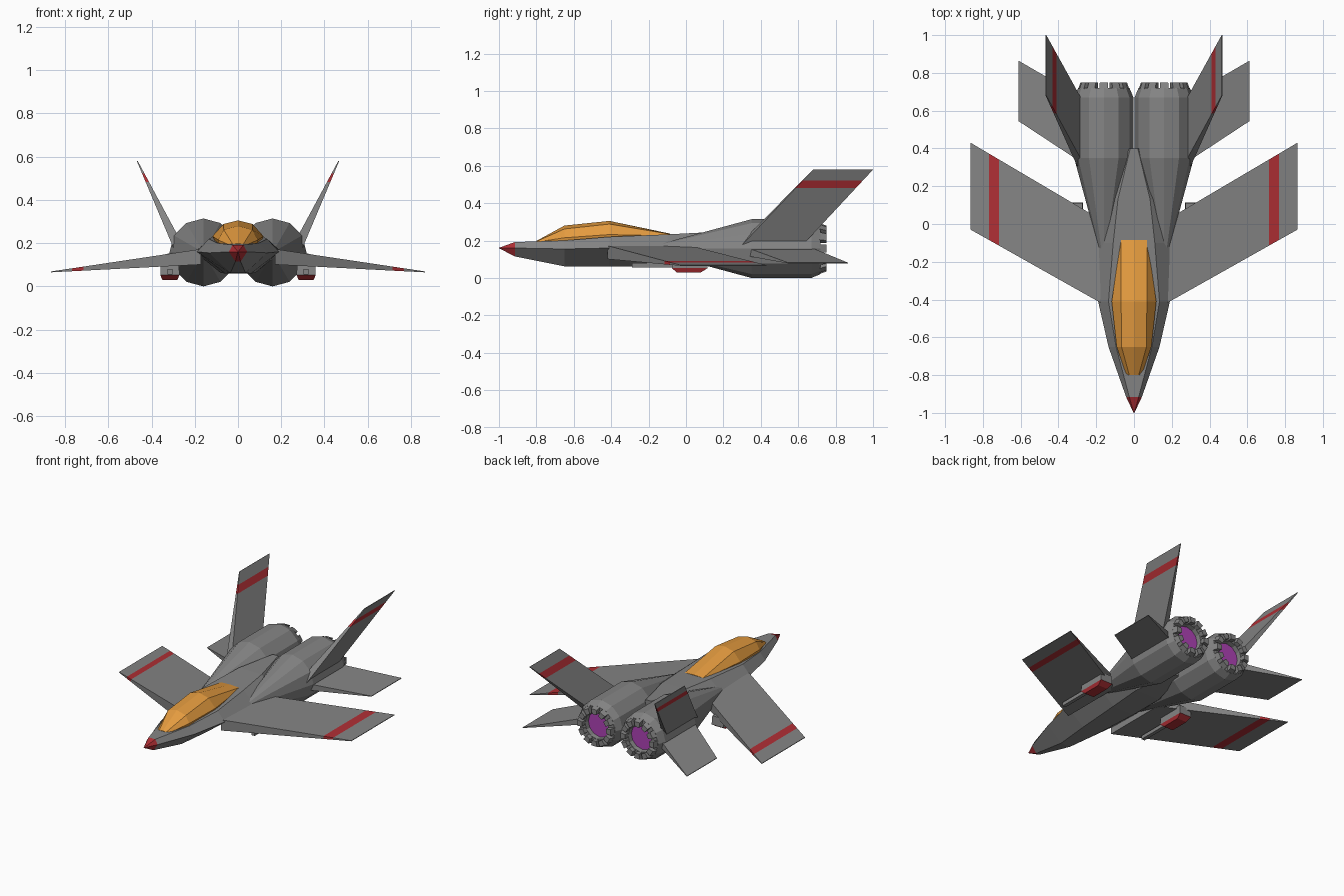
import bpy, bmesh, math
from mathutils import Vector

if "Cube" in bpy.data.objects:
    bpy.data.objects.remove(bpy.data.objects["Cube"])


def material(name, rgb):
    m = bpy.data.materials.new(name)
    m.diffuse_color = (*rgb, 1)
    m.use_nodes = True
    m.node_tree.nodes["Principled BSDF"].inputs["Base Color"].default_value = m.diffuse_color
    return m


GREY = material("hull grey", (0.23, 0.23, 0.23))
RED = material("marking red", (0.43, 0.028, 0.035))
ORANGE = material("canopy orange", (0.78, 0.33, 0.05))
PURPLE = material("exhaust purple", (0.42, 0.055, 0.46))


def finish(name, bm, mats, rule=None, mirror=False):
    """Make the object; rule(face centre) picks the material index."""
    bmesh.ops.recalc_face_normals(bm, faces=bm.faces)
    if rule:
        for f in bm.faces:
            f.material_index = int(rule(f.calc_center_median()))
    me = bpy.data.meshes.new(name)
    bm.to_mesh(me)
    bm.free()
    for m in mats:
        me.materials.append(m)
    ob = bpy.data.objects.new(name, me)
    bpy.context.collection.objects.link(ob)
    if mirror:
        ob.modifiers.new("mirror", 'MIRROR').use_mirror_merge = False
    return ob


def loft(bm, rings):
    """Skin a list of equal-length point rings and cap both ends."""
    vs = [[bm.verts.new(p) for p in r] for r in rings]
    n = len(rings[0])
    for a, b in zip(vs, vs[1:]):
        for i in range(n):
            j = (i + 1) % n
            bm.faces.new((a[i], a[j], b[j], b[i]))
    bm.faces.new(vs[0])
    bm.faces.new(vs[-1])


def symmetric(y, half):
    """Closed cross-section at y from right-hand (x, z) points, top to bottom."""
    pts = [(x, y, z) for x, z in half]
    return pts + [(-x, y, z) for x, z in reversed(half)]


# Fuselage with red nose: y, top half width, z, side half width, z, bottom half width, z
hull = [(-1.0, .001, .161, .002, .16, .001, .159),
        (-.915, .025, .192, .042, .16, .012, .115),
        (-.65, .095, .20, .135, .155, .035, .062),
        (-.41, .135, .22, .19, .16, .06, .06),
        (-.10, .11, .233, .20, .16, .08, .062),
        (.13, .085, .245, .195, .16, .09, .07),
        (.40, .02, .25, .06, .16, .03, .09)]
bm = bmesh.new()
loft(bm, [symmetric(y, [(t, zt), (w, zm), (b, zb)]) for y, t, zt, w, zm, b, zb in hull])
finish("fuselage", bm, [GREY, RED], lambda c: c.y < -.92)

# Canopy: y, ridge z, top half width, z, side half width, z, foot half width, z
canopy = [(-.80, .198, .025, .196, .04, .192, .035, .18),
          (-.65, .28, .066, .262, .092, .215, .09, .18),
          (-.41, .305, .068, .288, .118, .232, .10, .19),
          (-.085, .237, .068, .234, .07, .225, .07, .19)]
bm = bmesh.new()
loft(bm, [symmetric(y, [(0.0005, zr), (t, zt), (s, zs), (f, zf)])
          for y, zr, t, zt, s, zs, f, zf in canopy])
finish("canopy", bm, [ORANGE])


# Engines: twelve-sided bodies, open nozzles, glowing exhaust
EX, EZ, SIDES = .16, .157, 12


def polar(y, r, a):
    return (EX + r * math.cos(a), y, EZ + r * math.sin(a))


def circle(y, r):
    return [polar(y, r, math.tau * i / SIDES) for i in range(SIDES)]


bm = bmesh.new()
loft(bm, [circle(y, r) for y, r in
          [(-.22, .003), (.35, .157), (.67, .157), (.72, .136), (.72, .088), (.69, .084)]])
bm.faces.ensure_lookup_table()
bm.faces[-1].material_index = 1
finish("engines", bm, [GREY, PURPLE], mirror=True)

# Nozzle petals around the rim
bm = bmesh.new()
for i in range(SIDES):
    mid = math.tau * i / SIDES
    a, b = mid - .17, mid + .17
    loft(bm, [[polar(y, ro, a), polar(y, ro, b), polar(y, ri, b), polar(y, ri, a)]
              for y, ro, ri in [(.715, .137, .09), (.75, .125, .09)]])
finish("nozzle_petals", bm, [GREY], mirror=True)


def panel(name, root, tip, thick, t_root, t_tip, stripe=None):
    """Tapered flat surface from (leading, trailing) edges; stripe = (axis, low, high)."""
    n = Vector(thick).normalized()

    def ring(edge, t):
        le, te = Vector(edge[0]), Vector(edge[1])
        return [le + n * t, te + n * t, te - n * t, le - n * t]

    bm = bmesh.new()
    loft(bm, [ring(root, t_root), ring(tip, t_tip)])
    rule = None
    if stripe:
        axis, lo, hi = stripe
        for v in (lo, hi):
            co, no = Vector(), Vector()
            co[axis], no[axis] = v, 1
            bmesh.ops.bisect_plane(bm, geom=bm.verts[:] + bm.edges[:] + bm.faces[:],
                                   plane_co=co, plane_no=no)
        rule = lambda c: lo < c[axis] < hi
    finish(name, bm, [GREY, RED], rule, mirror=True)


# Wings, tailplanes and canted fins
panel("wings", [(.17, -.421, .137), (.17, .02, .137)], [(.865, -.03, .067), (.865, .43, .067)],
      (0, 0, 1), .036, .002, (0, .715, .768))
panel("tailplanes", [(.25, .307, .145), (.25, .655, .145)], [(.612, .545, .08), (.612, .865, .08)],
      (0, 0, 1), .024, .002)
panel("tail_fins", [(.265, .275, .16), (.265, .60, .16)], [(.466, .68, .58), (.466, 1.0, .58)],
      (1, 0, -.45), .024, .002, (2, .482, .522))

# Under-wing gun pods with red undersides, and their barrels
GX = .315


def slab(z, hw, y0, y1):
    return [(GX - hw, y0, z), (GX + hw, y0, z), (GX + hw, y1, z), (GX - hw, y1, z)]


bm = bmesh.new()
loft(bm, [slab(.11, .042, -.07, .11), slab(.052, .044, -.075, .115), slab(.03, .035, -.05, .08)])
finish("gun_pods", bm, [GREY, RED], lambda c: c.z < .05, mirror=True)

bm = bmesh.new()
loft(bm, [slab(z, .012, -.29, -.05) for z in (.056, .08)])
finish("gun_barrels", bm, [GREY], mirror=True)
